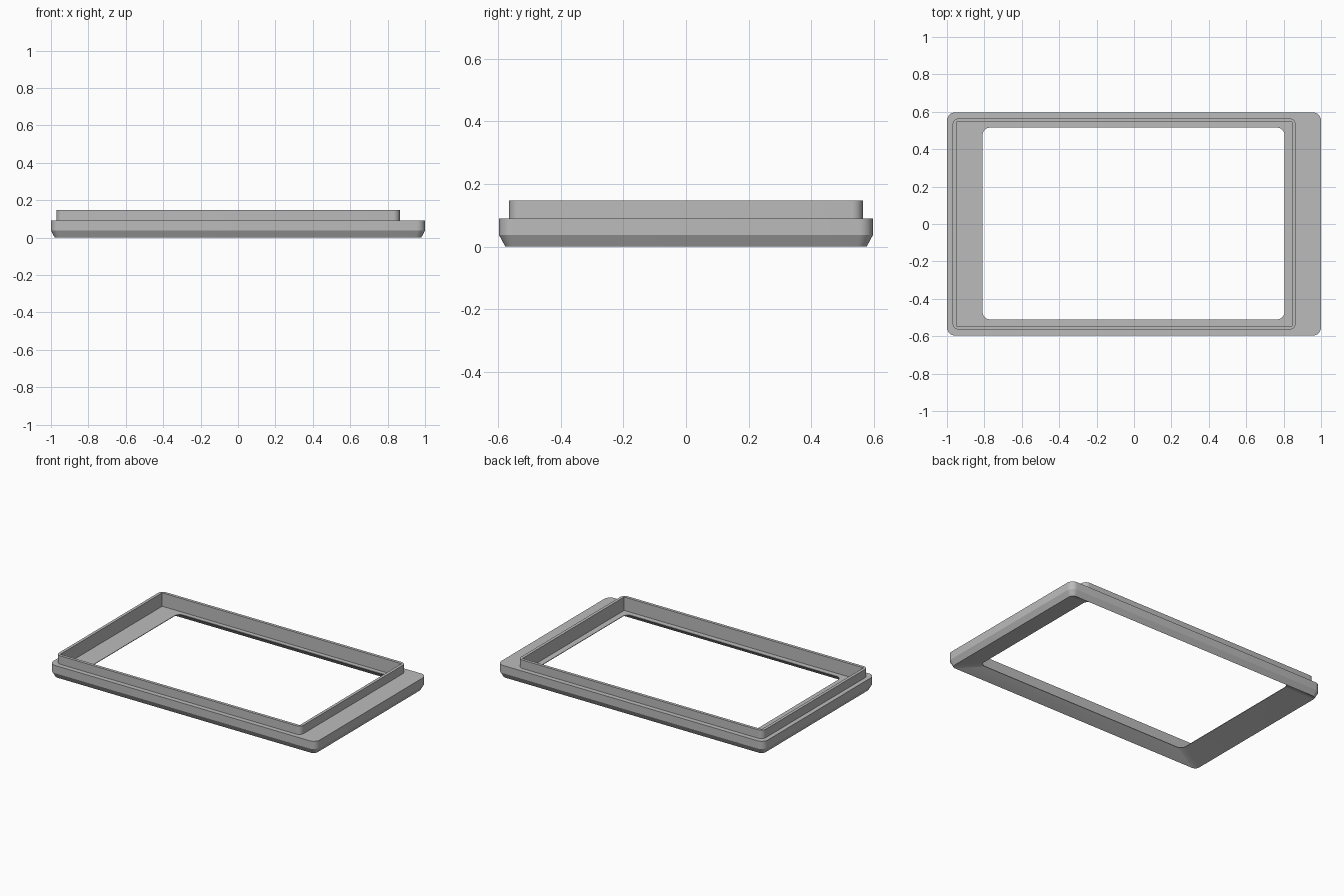
import bpy, bmesh, math

cube = bpy.data.objects.get("Cube")
if cube:
    bpy.data.objects.remove(cube, do_unlink=True)

grey = bpy.data.materials.new("plain grey")
grey.use_nodes = True
grey.diffuse_color = (0.5, 0.5, 0.5, 1)
grey.node_tree.nodes["Principled BSDF"].inputs["Base Color"].default_value = (0.5, 0.5, 0.5, 1)

CORNER_STEPS = 8


def rounded_loop(bm, x0, x1, y0, y1, radius, z):
    """Ring of vertices around a rounded rectangle at height z."""
    corners = [(x1 - radius, y1 - radius), (x0 + radius, y1 - radius),
               (x0 + radius, y0 + radius), (x1 - radius, y0 + radius)]
    ring = []
    for quarter, (cx, cy) in enumerate(corners):
        for step in range(CORNER_STEPS + 1):
            a = (quarter + step / CORNER_STEPS) * math.pi / 2
            ring.append(bm.verts.new((cx + radius * math.cos(a), cy + radius * math.sin(a), z)))
    return ring


def loft(name, sections):
    """Join successive rounded rectangles into a band of faces."""
    bm = bmesh.new()
    rings = [rounded_loop(bm, *s) for s in sections]
    for low, high in zip(rings, rings[1:]):
        for i in range(len(low)):
            j = (i + 1) % len(low)
            bm.faces.new((low[i], low[j], high[j], high[i]))
    bmesh.ops.remove_doubles(bm, verts=bm.verts, dist=0.0005)
    mesh = bpy.data.meshes.new(name)
    bm.to_mesh(mesh)
    bm.free()
    mesh.materials.append(grey)
    obj = bpy.data.objects.new(name, mesh)
    bpy.context.collection.objects.link(obj)
    bpy.ops.object.select_all(action="DESELECT")
    obj.select_set(True)
    bpy.context.view_layer.objects.active = obj
    bpy.ops.object.shade_smooth_by_angle(angle=math.radians(25))
    return obj


window = (-0.81, 0.805, -0.51, 0.515, 0.04)
lip_outer = (-0.97, 0.865, -0.565, 0.565, 0.035)
lip_inner = (-0.95, 0.845, -0.545, 0.545, 0.0001)
body = (-1, 1, -0.597, 0.597, 0.045)
foot = (-0.98, 0.98, -0.577, 0.577, 0.03)

FLOOR, SHOULDER, TOP = 0.056, 0.09, 0.147

# Bezel: recessed ledge, sloping underside, chamfered foot, sides and shoulder
loft("bezel", [lip_inner + (FLOOR,), window + (FLOOR,), window + (0.052,), foot + (0,),
               body + (0.037,), body + (SHOULDER,), lip_outer + (SHOULDER,)])

# Raised lip: outer wall, rim and inner wall down to the ledge
loft("raised_lip", [lip_outer + (SHOULDER,), lip_outer + (TOP,),
                    lip_inner + (TOP,), lip_inner + (FLOOR,)])
